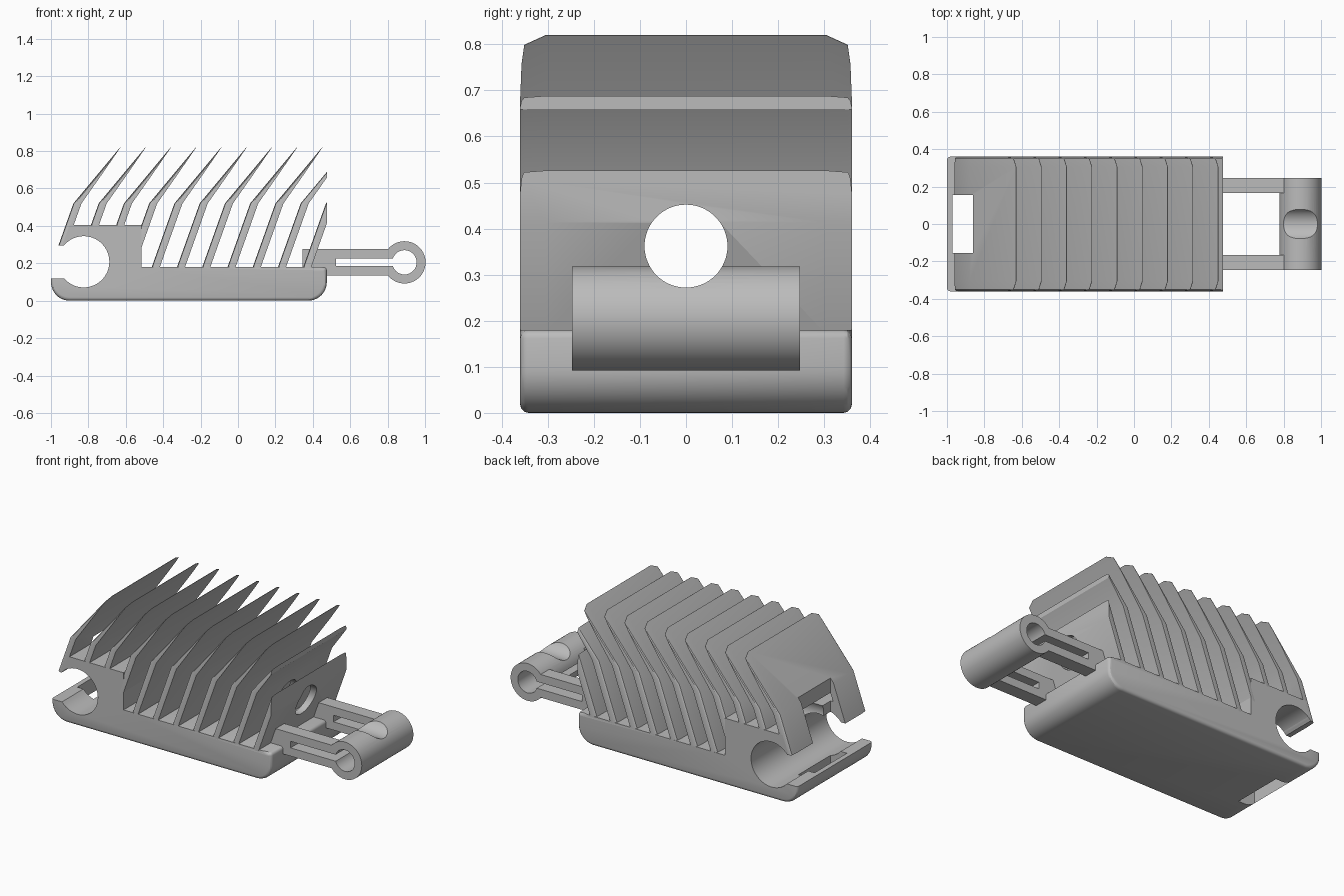
import bpy, bmesh, math
from mathutils import Vector

cube = bpy.data.objects.get("Cube")
if cube:
    bpy.data.objects.remove(cube, do_unlink=True)

grey = bpy.data.materials.new("plain_grey")
grey.use_nodes = True
grey.diffuse_color = (0.5, 0.5, 0.5, 1)
grey.node_tree.nodes["Principled BSDF"].inputs["Base Color"].default_value = grey.diffuse_color

HALF = 0.36          # half width of body and fins
PITCH = 0.135        # spacing of the fins
FRONT_END = 0.475    # +x end of the body
RING = (0.89, 0.205)
BORE = (-0.825, 0.208)


def arc(centre, r, start, end, n):
    angles = [math.radians(start + (end - start) * i / n) for i in range(n + 1)]
    return [(centre[0] + r * math.cos(a), centre[1] + r * math.sin(a)) for a in angles]


def loft(sections):
    """Solid through matching xz outlines, given as (y, outline) pairs."""
    bm = bmesh.new()
    rings = [[bm.verts.new((x, y, z)) for x, z in outline] for y, outline in sections]
    for a, b in zip(rings, rings[1:]):
        for i in range(len(a)):
            j = (i + 1) % len(a)
            bm.faces.new((a[i], a[j], b[j], b[i]))
    bm.faces.new(rings[0])
    bm.faces.new(rings[-1])
    bmesh.ops.recalc_face_normals(bm, faces=bm.faces)
    return bm


def finish(name, bm):
    mesh = bpy.data.meshes.new(name)
    bmesh.ops.recalc_face_normals(bm, faces=bm.faces)
    bm.to_mesh(mesh)
    bm.free()
    mesh.materials.append(grey)
    obj = bpy.data.objects.new(name, mesh)
    bpy.context.collection.objects.link(obj)
    return obj


def activate(obj):
    bpy.ops.object.select_all(action='DESELECT')
    obj.select_set(True)
    bpy.context.view_layer.objects.active = obj


def cut(obj, cutter):
    activate(obj)
    mod = obj.modifiers.new("cut", 'BOOLEAN')
    mod.operation = 'DIFFERENCE'
    mod.solver = 'EXACT'
    mod.object = cutter
    bpy.ops.object.modifier_apply(modifier=mod.name)


# Cutters: long round passage and square notch
bpy.ops.mesh.primitive_cylinder_add(vertices=64, radius=0.09, depth=3,
                                    location=(0, 0, 0.362), rotation=(0, math.pi / 2, 0))
passage = bpy.context.object
bpy.ops.mesh.primitive_cube_add(size=1, location=(-0.915, 0, 0.4))
notch = bpy.context.object
notch.scale = (0.11, 0.31, 2)

# Body: base with clamp block and open bore, lower edges rounded
outline = ([(-1, 0.118)]
           + arc((-0.9, 0.1), 0.1, 180, 270, 10)
           + arc((0.375, 0.1), 0.1, 270, 360, 10)
           + arc((0.457, 0.162), 0.018, 0, 90, 4)
           + [(-0.515, 0.18), (-0.515, 0.405), (-0.9, 0.405), (-0.94, 0.295)]
           + arc(BORE, 0.137, 140.6, -139, 40))
bm = loft([(-HALF, outline), (HALF, outline)])
rounded = []
for e in bm.edges:
    a, b = (v.co for v in e.verts)
    mid = (a + b) / 2
    in_bore = math.hypot(mid.x - BORE[0], mid.z - BORE[1]) < 0.14
    if abs(a.y - b.y) < 1e-5 and not in_bore and (mid.z < 0.11 or mid.x > 0.45):
        rounded.append(e)
bmesh.ops.bevel(bm, geom=rounded, offset=0.018, segments=3, profile=0.5, affect='EDGES')
body = finish("body", bm)
cut(body, notch)
cut(body, passage)
parts = [body]


# Fins: bent, tapering to a point, with softened outer edges
def fin_outline(shift, bottom, d):
    drop = (0.52 - bottom) * 0.356
    tip_z = 0.82 - 0.3 * d / 0.043
    tip_x = -0.88 + d + 0.833 * (tip_z - 0.52)
    pts = [(-0.88 - drop + d, bottom), (-0.88 + d, 0.52), (tip_x, tip_z),
           (tip_x + 0.0015, tip_z - 0.001), (-0.837, 0.52), (-0.837 - drop, bottom)]
    return [(x + shift, z) for x, z in pts]


softening = [(HALF, 0.02), (0.357, 0.009), (0.351, 0.003), (0.305, 0)]
for i in range(11):
    bottom = 0.295 if i == 0 else 0.395 if i < 3 else 0.27 if i == 3 else 0.17
    sides = [(-y, d) for y, d in softening] + [(y, d) for y, d in reversed(softening)]
    bm = loft([(y, fin_outline(i * PITCH, bottom, d)) for y, d in sides])
    if i > 8:
        bmesh.ops.bisect_plane(bm, geom=bm.verts[:] + bm.edges[:] + bm.faces[:],
                               plane_co=Vector((FRONT_END, 0, 0)),
                               plane_no=Vector((1, 0, 0)), clear_outer=True)
        bmesh.ops.holes_fill(bm, edges=[e for e in bm.edges if e.is_boundary])
    fin = finish(f"fin_{i + 1}", bm)
    if i == 0:
        bore = finish("bore_cutter", loft([(s * 0.5, arc(BORE, 0.137, 0, 352.5, 47))
                                           for s in (-1, 1)]))
        cut(fin, bore)
        bpy.data.objects.remove(bore, do_unlink=True)
        cut(fin, notch)
    cut(fin, passage)
    parts.append(fin)

# Hinge tube: split ring with a scoop on top
ring = arc(RING, 0.113, 169.8, -169.8, 48) + arc(RING, 0.065, -162, 162, 40)
tube = finish("hinge_tube", loft([(-0.247, ring), (0.247, ring)]))
cut(tube, passage)
parts.append(tube)

# Forked arms joining tube to body
fork = [(0.345, 0.135), (0.345, 0.275), (0.81, 0.275), (0.81, 0.225),
        (0.525, 0.225), (0.525, 0.185), (0.81, 0.185), (0.81, 0.135)]
for side, name in ((1, "left_arm"), (-1, "right_arm")):
    parts.append(finish(name, loft([(side * 0.165, fork), (side * 0.247, fork)])))

for cutter in (passage, notch):
    bpy.data.objects.remove(cutter, do_unlink=True)
for obj in parts:
    activate(obj)
    bpy.ops.object.shade_smooth_by_angle(angle=math.radians(30))
